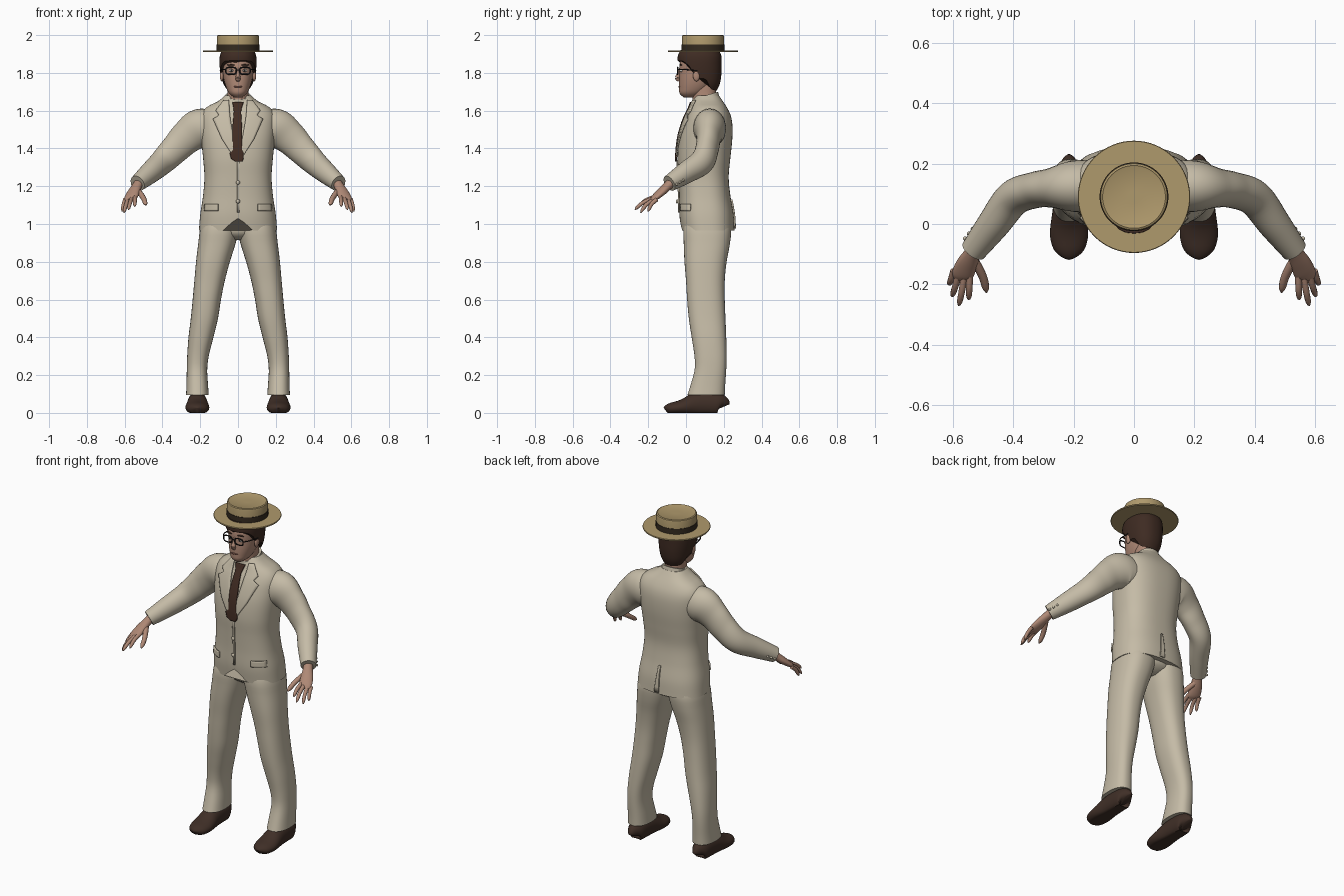
import bpy, bmesh, math
from mathutils import Vector
from mathutils.bvhtree import BVHTree

if "Cube" in bpy.data.objects:
    bpy.data.objects.remove(bpy.data.objects["Cube"])


def material(name, rgb):
    m = bpy.data.materials.new(name)
    m.diffuse_color = (*rgb, 1)
    m.use_nodes = True
    m.node_tree.nodes["Principled BSDF"].inputs["Base Color"].default_value = m.diffuse_color
    return m


SUIT = material("cream_cloth", (0.56, 0.50, 0.385))
STRAW = material("straw", (0.43, 0.32, 0.15))
BAND = material("hat_band", (0.035, 0.024, 0.014))
HAIR = material("brown_hair", (0.048, 0.024, 0.016))
SKIN = material("skin", (0.43, 0.25, 0.18))
SHOE = material("shoe_leather", (0.05, 0.028, 0.02))
TIE = material("tie_cloth", (0.055, 0.026, 0.017))
BLACK = material("black", (0.012, 0.01, 0.01))
WHITE = material("eye_white", (0.6, 0.57, 0.52))
LIP = material("lips", (0.25, 0.11, 0.085))


def curve(rows, t):
    """Smooth interpolation of rows (key, values...) at key t."""
    i = 0
    while i < len(rows) - 2 and t > rows[i + 1][0]:
        i += 1
    a, b = rows[i], rows[i + 1]
    p, q = rows[max(i - 1, 0)], rows[min(i + 2, len(rows) - 1)]
    h = b[0] - a[0]
    u = (t - a[0]) / h
    out = []
    for k in range(1, len(a)):
        ma = (b[k] - p[k]) / (b[0] - p[0]) * h
        mb = (q[k] - a[k]) / (q[0] - a[0]) * h
        out.append((2*u**3 - 3*u*u + 1) * a[k] + (u**3 - 2*u*u + u) * ma
                   + (3*u*u - 2*u**3) * b[k] + (u**3 - u*u) * mb)
    return out


def finish(name, bm, mat, mirror):
    bmesh.ops.recalc_face_normals(bm, faces=bm.faces)
    me = bpy.data.meshes.new(name)
    bm.to_mesh(me)
    bm.free()
    me.materials.append(mat)
    ob = bpy.data.objects.new(name, me)
    bpy.context.collection.objects.link(ob)
    if mirror:
        ob.modifiers.new("mirror", 'MIRROR').use_mirror_merge = False
    return ob


def skin(name, rings, mat, mirror=False, wrap=True, loop=False):
    """Join rings of points; caps the ends unless looped or a sheet."""
    bm = bmesh.new()
    vs = [[bm.verts.new(p) for p in r] for r in rings]
    n = len(vs[0])
    pairs = list(zip(vs, vs[1:])) + ([(vs[-1], vs[0])] if loop else [])
    for r, s in pairs:
        for j in range(n if wrap else n - 1):
            k = (j + 1) % n
            bm.faces.new((r[j], r[k], s[k], s[j]))
    if wrap and not loop:
        bm.faces.new(vs[0])
        bm.faces.new(vs[-1])
    return finish(name, bm, mat, mirror)


def loft(name, rows, mat, mirror=False, n=40, levels=30, power=2.3, lower=None, tilt=0):
    """Upright body from rows (z, x0, x1, y0, y1); lower(angle) shapes the bottom edge."""
    z0, z1 = rows[0][0], rows[-1][0]
    rings = []
    for i in range(levels + 1):
        ring = []
        for j in range(n):
            a = 2 * math.pi * j / n
            lo = lower(a) if lower else z0
            z = lo + (z1 - lo) * i / levels
            x0, x1, y0, y1 = curve(rows, z)
            c, s = math.cos(a), math.sin(a)
            c, s = (math.copysign(abs(v) ** (2 / power), v) for v in (c, s))
            dy = (y1 - y0) / 2 * s
            ring.append(((x0 + x1) / 2 + (x1 - x0) / 2 * c, (y0 + y1) / 2 + dy, z + tilt * dy))
        rings.append(ring)
    return skin(name, rings, mat, mirror)


def sweep(name, pts, mat, mirror=True, n=20, sub=6, floor=None):
    """Tube through (x, y, z, half width, half height)."""
    rows = [(i, *p) for i, p in enumerate(pts)]
    steps = (len(pts) - 1) * sub
    samples = [curve(rows, i / sub) for i in range(steps + 1)]
    rings = []
    for i, (x, y, z, w, h) in enumerate(samples):
        t = Vector(samples[min(i + 1, steps)][:3]) - Vector(samples[max(i - 1, 0)][:3])
        side = t.cross(Vector((0, 0, 1))).normalized()
        up = side.cross(t).normalized()
        ring = [Vector((x, y, z)) + side * w * math.cos(a) + up * h * math.sin(a)
                for a in (2 * math.pi * j / n for j in range(n))]
        if floor is not None:
            for p in ring:
                p.z = max(p.z, floor)
        rings.append(ring)
    return skin(name, rings, mat, mirror)


def ball(name, loc, size, mat, mirror=False):
    bm = bmesh.new()
    bmesh.ops.create_uvsphere(bm, u_segments=16, v_segments=10, radius=1)
    for v in bm.verts:
        v.co = Vector(loc) + Vector(a * b for a, b in zip(v.co, size))
    return finish(name, bm, mat, mirror)


def lathe(name, profile, mat, y=0.09, n=64):
    return skin(name, [[(r * math.cos(2*math.pi*j/n), y + r * math.sin(2*math.pi*j/n), z)
                        for j in range(n)] for r, z in profile], mat)


# Jacket body, with a cutaway notch in the front hem
def hem(a):
    return 0.965 + 0.065 * max(0, 1 - abs(math.cos(a)) / 0.3) * (math.sin(a) < 0)


jacket = loft("jacket_body", [
    (0.965, -.207, .207, -.025, .257), (1.05, -.2, .2, -.035, .252), (1.15, -.185, .185, -.036, .235),
    (1.25, -.178, .178, -.04, .226), (1.35, -.185, .185, -.045, .235), (1.45, -.195, .195, -.036, .245),
    (1.53, -.2, .2, -.015, .245), (1.58, -.195, .195, .005, .235), (1.62, -.165, .165, .025, .215),
    (1.65, -.105, .105, .035, .195), (1.68, -.07, .07, .05, .175)], SUIT, n=64, levels=44, power=2.5, lower=hem)
tree = BVHTree.FromPolygons([v.co for v in jacket.data.vertices], [p.vertices for p in jacket.data.polygons])


def plate(name, rows, mat, mirror=False, off=0.004, thick=0.008, way=1, cols=6):
    """Thin cloth laid on the jacket from rows (z, x left, x right)."""
    grid = []
    for a, b in zip(rows, rows[1:]):
        for i in range(5):
            z, l, r = (p + (q - p) * i / 5 for p, q in zip(a, b))
            grid.append((z, l, r))
    grid.append(rows[-1])
    pts = []
    for z, l, r in grid:
        line = []
        for j in range(cols + 1):
            x = l + (r - l) * j / cols
            hit = tree.ray_cast(Vector((x, -way, z)), Vector((0, way, 0)))[0]
            hit = hit or tree.find_nearest(Vector((x, 0.1 - 0.1 * way, z)))[0]
            line.append((x, hit.y - way * off, z))
        pts.append(line)
    ob = skin(name, pts, mat, mirror, wrap=False)
    s = ob.modifiers.new("thickness", 'SOLIDIFY')
    s.thickness, s.offset = thick, 0
    return ob


# Jacket details and tie
plate("lapel", [(1.655, .048, .075), (1.6, .045, .118), (1.575, .042, .1), (1.555, .04, .132),
                (1.45, .022, .085), (1.33, .0, .008)], SUIT, True, off=0.006)
plate("front_edge", [(1.34, -.004, .008), (1.06, -.004, .008)], SUIT, off=0.003)
plate("pocket_flap", [(1.105, .105, .175), (1.07, .105, .178)], SUIT, True, off=0.005)
plate("back_vent", [(1.13, 0, .012), (.975, 0, .03)], SUIT, way=-1)
plate("tie", [(1.645, -.03, .03), (1.615, -.024, .02), (1.595, -.022, .016), (1.5, -.03, .022),
              (1.39, -.026, .022), (1.375, -.044, .03), (1.345, -.036, .03), (1.33, -.012, .022)], TIE, off=0.009)
for z in (1.22, 1.12):
    ball("front_button", (0, -.047, z), (.011, .007, .011), SUIT)
loft("collar", [(1.61, -.09, .09, .022, .19), (1.645, -.076, .076, .03, .178),
                (1.68, -.066, .066, .034, .17)], SUIT, levels=8, tilt=0.3)

# Sleeves and cuff buttons
sweep("sleeve", [(.12, .125, 1.50, .085, .09), (.2, .125, 1.505, .085, .105), (.27, .12, 1.46, .066, .09),
                 (.33, .112, 1.40, .06, .079), (.4, .085, 1.33, .06, .069), (.465, 0, 1.272, .054, .058),
                 (.532, -.088, 1.215, .043, .044)], SUIT, n=28)
for i in range(3):
    ball("cuff_button", (.56 - .013 * i, -.048 + .016 * i, 1.21 + .011 * i), (.007, .007, .007), SUIT, True)

# Hands
sweep("palm", [(.52, -.072, 1.225, .026, .024), (.535, -.098, 1.2, .027, .023), (.552, -.13, 1.17, .034, .021),
               (.567, -.165, 1.14, .036, .016), (.573, -.185, 1.125, .026, .008)], SKIN)
FINGERS = {"index": ((.544, -.17, 1.143), (.547, -.25, 1.092)), "middle": ((.562, -.175, 1.135), (.58, -.27, 1.075)),
           "ring": ((.582, -.17, 1.13), (.603, -.24, 1.06)), "little": ((.597, -.155, 1.13), (.613, -.2, 1.066)),
           "thumb": ((.532, -.115, 1.18), (.489, -.226, 1.1))}
for f, (a, b) in FINGERS.items():
    a, b = Vector(a), Vector(b)
    r = 0.014 if f == "thumb" else 0.0105
    bow = Vector((-.008, 0, 0)) if f == "thumb" else Vector((0, -.004, .008))
    sweep(f + "_finger", [(*(a.lerp(b, t) + bow * (4 * t * (1 - t))), r * k, r * k)
                          for t, k in ((0, 1.1), (.5, 1), (.85, .85), (1, .25))], SKIN, n=10, sub=4)

# Trousers
loft("trouser_leg", [
    (.095, .155, .275, .008, .205), (.14, .158, .273, .022, .207), (.23, .163, .271, .046, .213),
    (.3, .155, .269, .045, .215), (.4, .13, .262, .03, .213), (.5, .106, .25, .015, .209),
    (.6, .09, .24, .006, .205), (.7, .07, .231, 0, .205), (.8, .043, .222, -.008, .215), (.9, .012, .21, -.012, .233),
    (.98, -.005, .199, -.013, .238), (1.06, -.01, .17, .01, .21)], SUIT, True, levels=40, power=2.4)
loft("trouser_seat", [(.915, -.05, .05, .05, .17), (.95, -.12, .12, .005, .225),
                      (1.06, -.16, .16, 0, .22)], SUIT, levels=10)

# Shoes
SHOE_ROWS = ((-.108, .014, .03), (-.1, .036, .042), (-.08, .053, .053), (-.04, .063, .064), (0, .061, .08),
             (.05, .054, .108), (.12, .05, .115), (.17, .047, .105), (.187, .034, .09), (.192, .015, .07))
sweep("shoe", [(.215, y, t * .42, w, t * .58) for y, w, t in SHOE_ROWS], SHOE, n=28, sub=3, floor=0)

# Head
loft("neck", [(1.6, -.062, .062, .035, .175), (1.68, -.056, .056, .035, .16), (1.76, -.055, .055, .03, .16)], SKIN, levels=8)
loft("head", [(1.67, -.022, .022, -.012, .05), (1.69, -.046, .046, -.033, .09), (1.72, -.062, .062, -.036, .125),
              (1.76, -.074, .074, -.036, .15), (1.8, -.08, .08, -.034, .163), (1.85, -.084, .084, -.033, .17),
              (1.9, -.08, .08, -.02, .168)], SKIN, power=2.2)
HAIRLINE = [(-1, 1.865), (-.7, 1.86), (-.4, 1.83), (-.12, 1.775), (.2, 1.765), (.45, 1.72), (1, 1.705)]
loft("hair", [(1.69, -.055, .055, .02, .155), (1.74, -.08, .08, -.01, .178), (1.79, -.092, .092, -.035, .187),
              (1.85, -.098, .098, -.043, .189), (1.89, -.096, .096, -.043, .187), (1.92, -.085, .085, -.03, .175)],
     HAIR, n=56, lower=lambda a: curve(HAIRLINE, math.sin(a))[0])
ball("ear", (.086, .055, 1.785), (.01, .018, .03), SKIN, True)
sweep("nose", [(0, -.028, 1.825, .006, .008), (0, -.038, 1.795, .009, .011), (0, -.045, 1.772, .014, .013),
               (0, -.038, 1.757, .01, .006)], SKIN, False, n=12)
ball("mouth", (0, -.034, 1.727), (.024, .006, .005), LIP)
ball("eye", (.034, -.024, 1.812), (.014, .009, .008), WHITE, True)
ball("iris", (.034, -.031, 1.812), (.006, .004, .006), BLACK, True)
ball("eyebrow", (.036, -.028, 1.842), (.022, .008, .004), HAIR, True)

# Glasses
rim = []
for i in range(28):
    a = 2 * math.pi * i / 28
    c, s = math.cos(a), math.sin(a)
    rim.append([(.037 + (.028 + .0035 * math.cos(b)) * math.copysign(abs(c) ** .7, c), -.044 + .003 * math.sin(b),
                 1.811 + (.019 + .0035 * math.cos(b)) * math.copysign(abs(s) ** .7, s))
                for b in (2 * math.pi * j / 8 for j in range(8))])
skin("glasses_rim", rim, BLACK, True, loop=True)
sweep("glasses_bridge", [(-.01, -.044, 1.816, .003, .003), (.01, -.044, 1.816, .003, .003)], BLACK, False, n=8)
sweep("glasses_arm", [(.066, -.043, 1.818, .003, .003), (.085, -.01, 1.818, .003, .003),
                      (.094, .06, 1.812, .003, .003)], BLACK, n=8)

# Straw hat
lathe("hat_brim", [(.02, 1.91), (.184, 1.91), (.186, 1.914), (.184, 1.918), (.02, 1.918)], STRAW)
lathe("hat_crown", [(.111, 1.915), (.112, 1.99), (.11, 1.997), (.104, 2.0), (.1, 1.998), (.02, 1.998)], STRAW)
lathe("hat_ribbon", [(.1, 1.917), (.114, 1.917), (.114, 1.95), (.1, 1.95)], BAND)

bpy.ops.object.select_all(action='SELECT')
bpy.context.view_layer.objects.active = jacket
bpy.ops.object.shade_smooth_by_angle(angle=math.radians(40))
